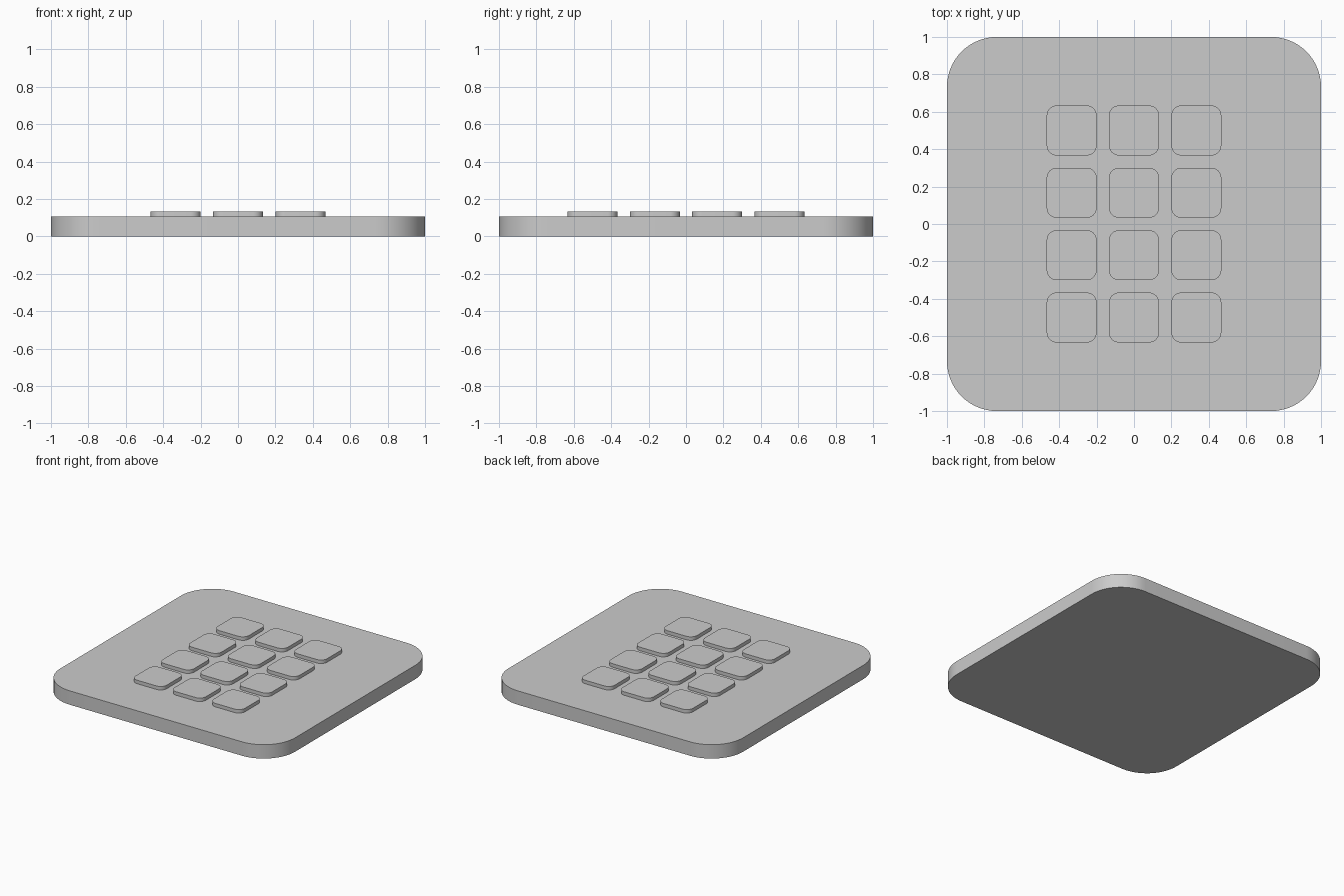
import bpy
import bmesh
import math

cube = bpy.data.objects.get("Cube")
if cube:
    bpy.data.objects.remove(cube, do_unlink=True)

grey = bpy.data.materials.new("light_grey")
grey.use_nodes = True
colour = (0.6, 0.6, 0.6, 1.0)
grey.diffuse_color = colour
grey.node_tree.nodes["Principled BSDF"].inputs["Base Color"].default_value = colour


def rounded_slab(name, x, y, bottom, top, size, radius, steps):
    """Square slab with rounded vertical corners, extruded from bottom to top."""
    bm = bmesh.new()
    inner = size / 2 - radius
    outline = []
    for corner in range(4):
        start = corner * math.pi / 2
        sx = 1 if corner in (0, 3) else -1
        sy = 1 if corner < 2 else -1
        for i in range(steps + 1):
            a = start + math.pi / 2 * i / steps
            outline.append(bm.verts.new((sx * inner + radius * math.cos(a),
                                         sy * inner + radius * math.sin(a), bottom)))
    base = bm.faces.new(outline)
    ext = bmesh.ops.extrude_face_region(bm, geom=[base], use_keep_orig=True)
    verts = [v for v in ext["geom"] if isinstance(v, bmesh.types.BMVert)]
    bmesh.ops.translate(bm, verts=verts, vec=(0, 0, top - bottom))
    bmesh.ops.recalc_face_normals(bm, faces=bm.faces)
    mesh = bpy.data.meshes.new(name)
    bm.to_mesh(mesh)
    bm.free()
    mesh.materials.append(grey)
    obj = bpy.data.objects.new(name, mesh)
    obj.location = (x, y, 0)
    bpy.context.collection.objects.link(obj)
    bpy.ops.object.select_all(action="DESELECT")
    obj.select_set(True)
    bpy.context.view_layer.objects.active = obj
    bpy.ops.object.shade_smooth_by_angle(angle=math.radians(30))
    return obj


# Base plate
PLATE_TOP = 0.107
rounded_slab("base_plate", 0, 0, 0, PLATE_TOP, 2.0, 0.267, 16)

# Keypad of four rows and three columns
PITCH = 1 / 3
for row in range(4):
    for col in range(3):
        rounded_slab(f"key_row{row + 1}_column{col + 1}",
                     (col - 1) * PITCH, (1.5 - row) * PITCH,
                     PLATE_TOP, 0.134, 0.267, 0.053, 8)
